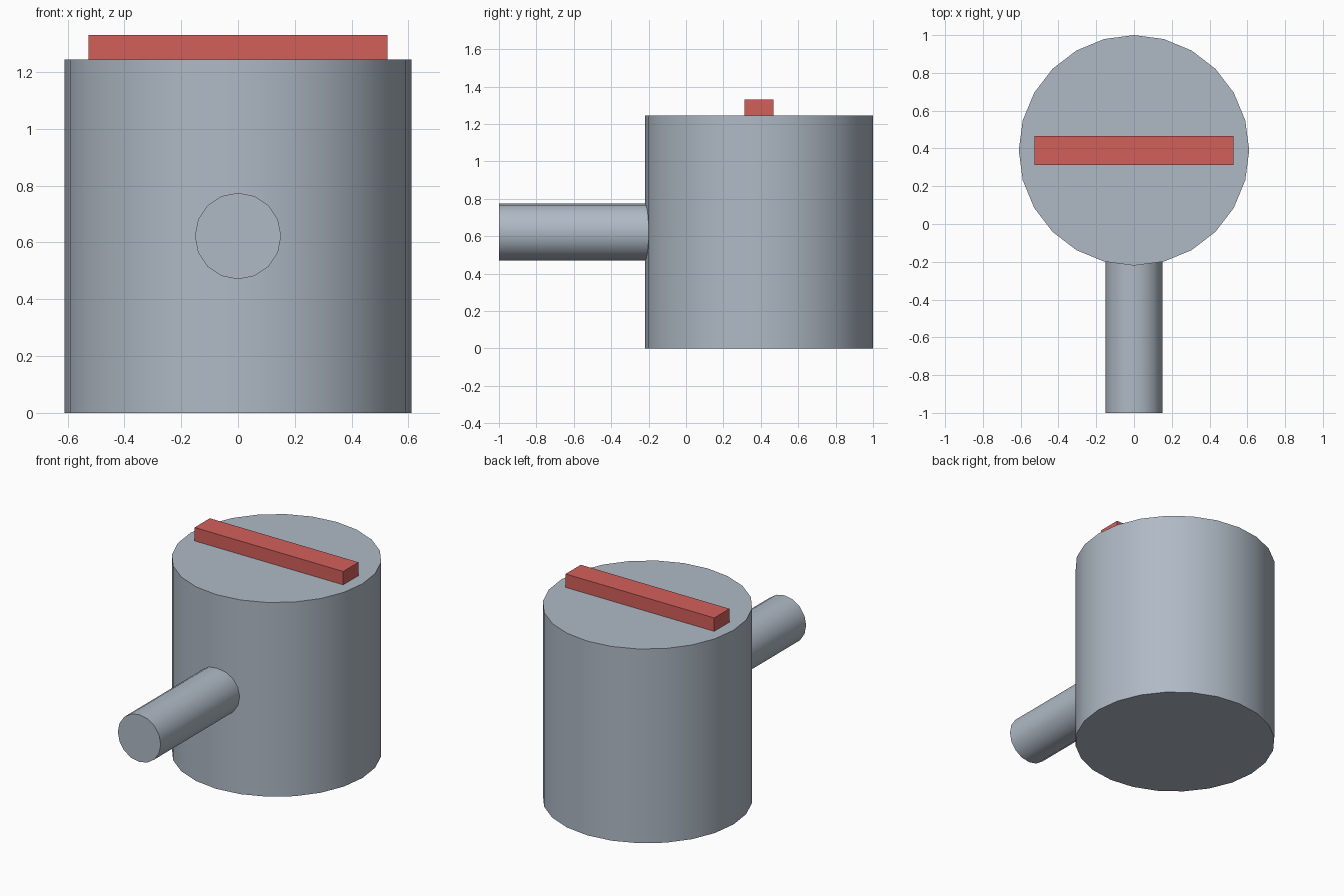
import bpy
import math

if "Cube" in bpy.data.objects:
    bpy.data.objects.remove(bpy.data.objects["Cube"])


def material(name, rgb):
    m = bpy.data.materials.new(name)
    m.diffuse_color = (*rgb, 1.0)
    m.use_nodes = True
    m.node_tree.nodes["Principled BSDF"].inputs["Base Color"].default_value = m.diffuse_color
    return m


grey = material("blue_grey", (0.43, 0.49, 0.56))
red = material("red", (0.65, 0.115, 0.105))


def cylinder(name, sides, radius, length, center, rotation=(0, 0, 0)):
    bpy.ops.mesh.primitive_cylinder_add(vertices=sides, radius=radius, depth=length,
                                        location=center, rotation=rotation)
    obj = bpy.context.object
    obj.name = name
    obj.data.materials.append(grey)
    bpy.ops.object.shade_smooth_by_angle(angle=math.radians(35))
    return obj


BODY_Y, BODY_H = 0.39, 1.245

# Upright drum
cylinder("body", 24, 0.61, BODY_H, (0, BODY_Y, BODY_H / 2))

# Horizontal pipe, its inner end sunk into the drum
pipe_front, pipe_back = -1.0, -0.17
cylinder("pipe", 16, 0.152, pipe_back - pipe_front,
         (0, (pipe_front + pipe_back) / 2, BODY_H / 2), (math.pi / 2, 0, 0))

# Red bar across the lid
bar_h = 0.086
bpy.ops.mesh.primitive_cube_add(size=1, location=(0, BODY_Y, BODY_H + bar_h / 2))
bar = bpy.context.object
bar.name = "top_bar"
bar.scale = (1.054, 0.154, bar_h)
bar.data.materials.append(red)
